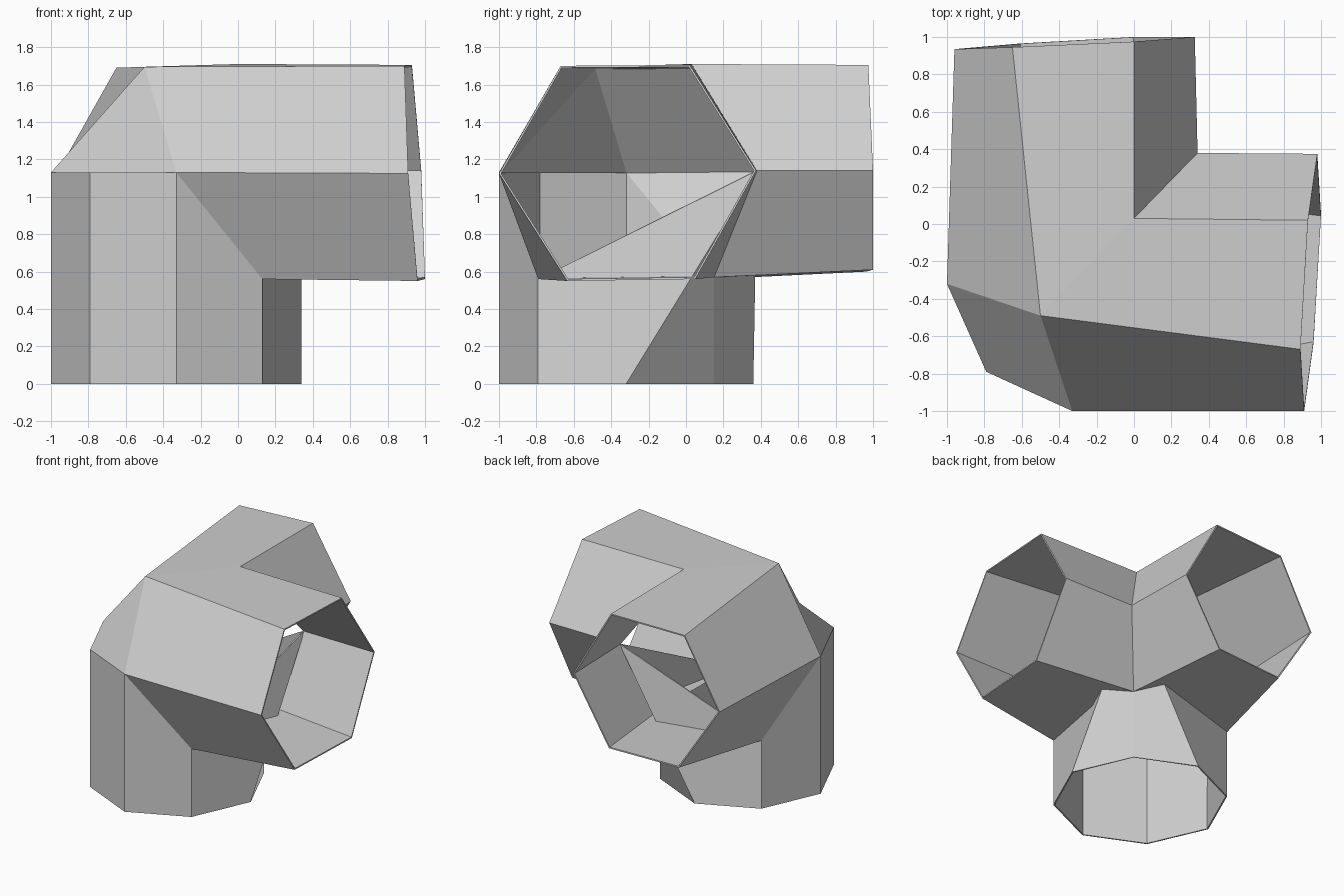
import bpy
from mathutils import Vector

if "Cube" in bpy.data.objects:
    bpy.data.objects.remove(bpy.data.objects["Cube"])

# Foot ring of the lower pipe (irregular octagon on the ground)
foot = [(-1, -.32, 0), (-.79, -.79, 0), (-.33, -1, 0), (.13, -.79, 0),
        (.34, -.32, 0), (.13, .15, 0), (-.33, .36, 0), (-.79, .15, 0)]

# Junction points where the three pipes meet
junction = {
    "left": (-1, -.32, 1.13), "corner": (-.79, -.79, 1.13), "front": (-.33, -1, 1.13),
    "top": (-.5, -.49, 1.695), "notch_top": (0, .03, 1.71), "notch_mid": (.34, .38, 1.14),
    "notch_low": (.13, .15, .57), "low_right": (.13, -.79, .56), "low_back": (-.79, .15, .56),
}

# Hexagonal mouths, each point paired with the junction point it grows from
right_mouth = [("front", (.91, -1, 1.125)), ("top", (.89, -.67, 1.70)),
               ("notch_top", (.93, .02, 1.705)), ("notch_mid", (.98, .375, 1.14)),
               ("notch_low", (1, .05, .56)), ("low_right", (.96, -.635, .55))]
back_mouth = [("left", (-.96, .935, 1.14)), ("low_back", (-.61, .965, .60)),
              ("notch_low", (0, 1, .61)), ("notch_mid", (.325, 1, 1.14)),
              ("notch_top", (0, .975, 1.705)), ("top", (-.65, .945, 1.69))]

verts, faces, index = [], [], {}


def add(name, co):
    index[name] = len(verts)
    verts.append(Vector(co))


for name, co in junction.items():
    add(name, co)
for i, co in enumerate(foot):
    add(i, co)

# Side pipes
for tag, mouth in (("r", right_mouth), ("b", back_mouth)):
    for name, co in mouth:
        add(tag + name, co)
    for k in range(6):
        a, b = mouth[k][0], mouth[(k + 1) % 6][0]
        faces.append([index[n] for n in (a, tag + a, tag + b, b)])

# Lower pipe: each foot point rises to one junction point
rise = ["left", "corner", "front", "low_right", "notch_mid", "notch_low", "notch_mid", "low_back"]
for i in range(8):
    j = (i + 1) % 8
    faces.append([index[n] for n in (i, j, rise[j], rise[i])])

# Sloped shoulder over the outer corner
faces.append([index[n] for n in ("left", "corner", "front", "top")])

mesh = bpy.data.meshes.new("pipe_fitting")
mesh.from_pydata(verts, [], faces)
mesh.update()
fitting = bpy.data.objects.new("pipe_fitting", mesh)
bpy.context.collection.objects.link(fitting)

grey = bpy.data.materials.new("light grey")
grey.diffuse_color = (.62, .62, .62, 1)
grey.use_nodes = True
grey.node_tree.nodes["Principled BSDF"].inputs["Base Color"].default_value = grey.diffuse_color
mesh.materials.append(grey)

# Thin pipe wall
wall = fitting.modifiers.new("wall", 'SOLIDIFY')
wall.thickness = .012
wall.offset = -1
